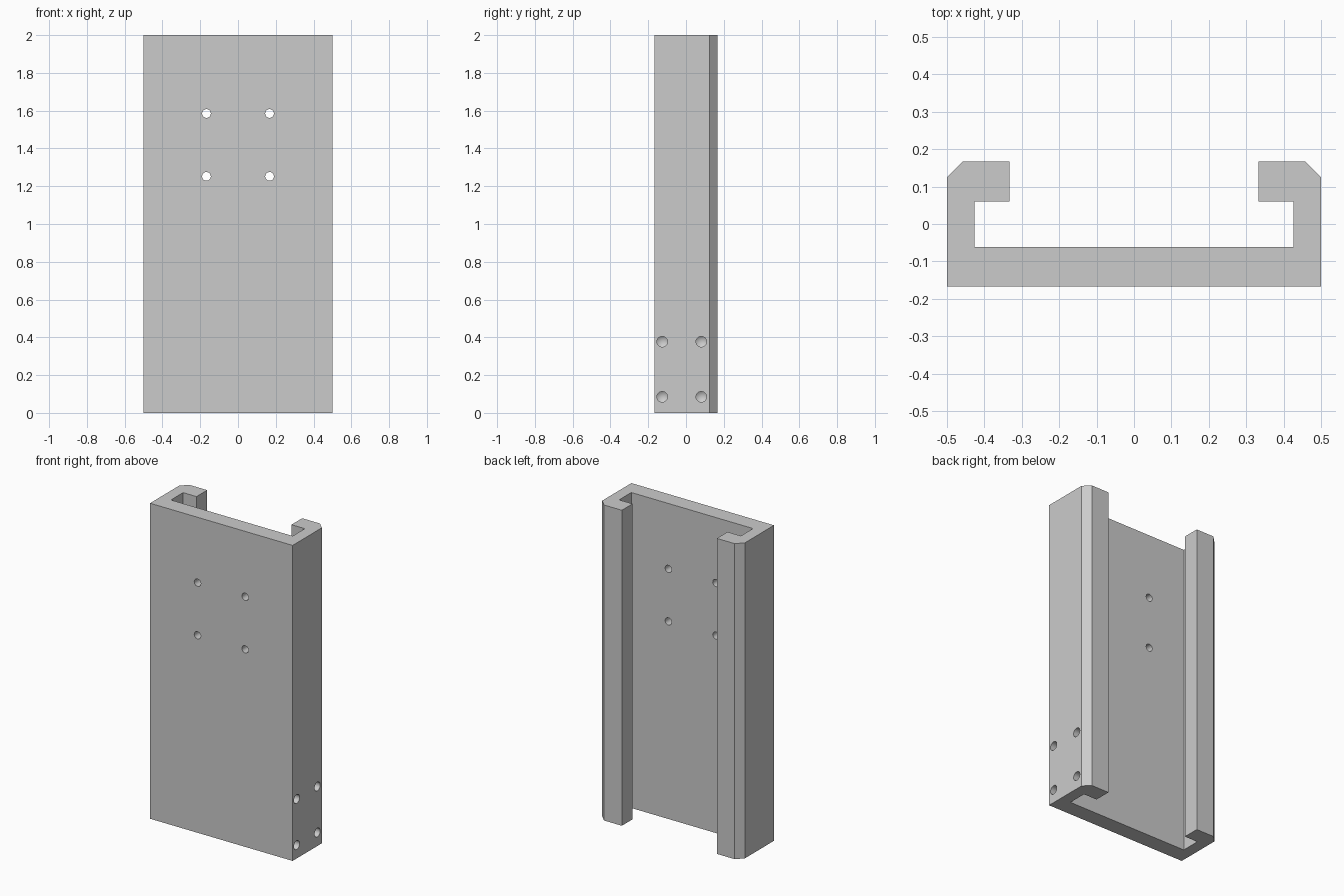
import bpy, bmesh
from mathutils import Matrix, Vector

cube = bpy.data.objects.get("Cube")
if cube:
    bpy.data.objects.remove(cube, do_unlink=True)

HEIGHT = 2.0

grey = bpy.data.materials.new("plain_grey")
grey.use_nodes = True
colour = (0.6, 0.6, 0.6, 1.0)
grey.diffuse_color = colour
grey.node_tree.nodes["Principled BSDF"].inputs["Base Color"].default_value = colour


def make_object(name, bm):
    bmesh.ops.recalc_face_normals(bm, faces=bm.faces)
    mesh = bpy.data.meshes.new(name)
    bm.to_mesh(mesh)
    bm.free()
    mesh.materials.append(grey)
    obj = bpy.data.objects.new(name, mesh)
    bpy.context.collection.objects.link(obj)
    return obj


def add_drill(bm, radius, depth, tip, centre, axis):
    """Closed drill shape centred on the surface, with an optional pointed end."""
    rot = Vector((0, 0, 1)).rotation_difference(Vector(axis)).to_matrix().to_4x4()
    verts = bmesh.ops.create_cone(
        bm, cap_ends=True, segments=32, radius1=radius, radius2=radius,
        depth=depth * 2)["verts"]
    if tip:
        end = next(f for f in {f for v in verts for f in v.link_faces}
                   if f.normal.z > 0.9 or f.calc_center_median().z > depth * 0.9)
        point = bmesh.ops.poke(bm, faces=[end])["verts"][0]
        point.co.z += tip
        verts = verts + [point]
    bmesh.ops.transform(bm, matrix=Matrix.Translation(centre) @ rot, verts=verts)


# Channel cross-section: right half, then its mirror image
half = [(0.5, -0.167), (0.5, 0.125), (0.458, 0.167), (0.333, 0.167),
        (0.333, 0.06), (0.427, 0.06), (0.427, -0.062)]
outline = half + [(-x, y) for x, y in reversed(half)]

bm = bmesh.new()
base = bm.faces.new([bm.verts.new((x, y, 0)) for x, y in outline])
top = bmesh.ops.extrude_face_region(bm, geom=[base])["geom"]
bmesh.ops.translate(bm, vec=(0, 0, HEIGHT),
                    verts=[v for v in top if isinstance(v, bmesh.types.BMVert)])
channel = make_object("channel_bracket", bm)

# Drilled holes: four through the plate, four blind in one side
bm = bmesh.new()
for x in (-0.167, 0.167):
    for z in (1.252, 1.585):
        add_drill(bm, 0.023, 0.14, 0, (x, -0.167, z), (0, 1, 0))
for y in (-0.126, 0.081):
    for z in (0.085, 0.377):
        add_drill(bm, 0.028, 0.045, 0.02, (0.5, y, z), (-1, 0, 0))
drills = make_object("hole_cutter", bm)
drills.hide_render = True

cut = channel.modifiers.new("holes", "BOOLEAN")
cut.operation = "DIFFERENCE"
cut.solver = "EXACT"
cut.object = drills

bpy.ops.object.select_all(action="DESELECT")
channel.select_set(True)
bpy.context.view_layer.objects.active = channel
bpy.ops.object.modifier_apply(modifier=cut.name)
bpy.data.objects.remove(drills, do_unlink=True)
bpy.ops.object.shade_smooth_by_angle()
